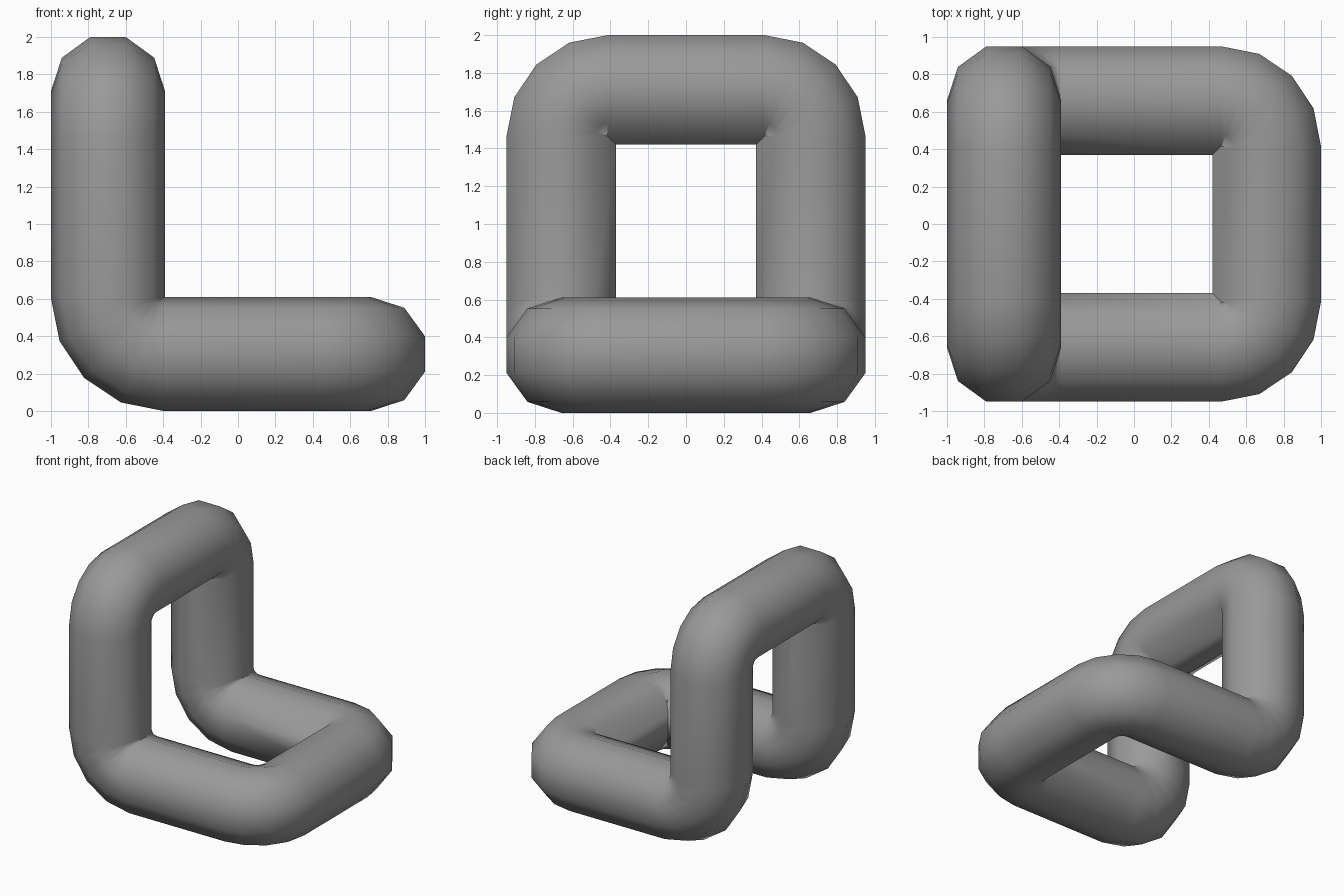
import bpy, bmesh, math
from mathutils import Vector, Quaternion

cube = bpy.data.objects.get("Cube")
if cube:
    bpy.data.objects.remove(cube, do_unlink=True)

TUBE_RADIUS = 0.305
SIDES = 10
BEND_STEPS = 4

# Corners of the folded loop's centre line, each with its bend radius
left, right, side, low, high = -0.695, 0.71, 0.66, 0.305, 1.71
corners = [
    (Vector((left, side, high)), 0.245),
    (Vector((left, side, low)), 0.30),
    (Vector((right, side, low)), 0.245),
    (Vector((right, -side, low)), 0.245),
    (Vector((left, -side, low)), 0.30),
    (Vector((left, -side, high)), 0.245),
]


def add_ring(bm, centre, direction, up):
    """One ten-sided section, with a vertex along the up axis."""
    across = direction.cross(up)
    ring = []
    for i in range(SIDES):
        a = math.tau * i / SIDES
        offset = up * math.cos(a) + across * math.sin(a)
        ring.append(bm.verts.new(centre + offset * TUBE_RADIUS))
    return ring


# Sweep the section round the loop, turning it at each corner
bm = bmesh.new()
rings = []
up = Vector((1, 0, 0))
count = len(corners)
for i, (corner, radius) in enumerate(corners):
    into = (corner - corners[i - 1][0]).normalized()
    out = (corners[(i + 1) % count][0] - corner).normalized()
    pivot = corner + (out - into) * radius
    axis = into.cross(out)
    for step in range(BEND_STEPS + 1):
        turn = Quaternion(axis, math.pi / 2 * step / BEND_STEPS)
        centre = pivot + turn @ (-out * radius)
        rings.append(add_ring(bm, centre, turn @ into, turn @ up))
    up = Quaternion(axis, math.pi / 2) @ up

# Skin between neighbouring sections, closing the loop
for i, ring in enumerate(rings):
    following = rings[(i + 1) % len(rings)]
    for j in range(SIDES):
        k = (j + 1) % SIDES
        face = bm.faces.new((ring[j], following[j], following[k], ring[k]))
        face.smooth = True

# Make sure the skin faces outward
if bm.calc_volume(signed=True) < 0:
    bmesh.ops.reverse_faces(bm, faces=bm.faces[:])

mesh = bpy.data.meshes.new("folded_tube_loop")
bm.to_mesh(mesh)
bm.free()
tube = bpy.data.objects.new("folded_tube_loop", mesh)
bpy.context.collection.objects.link(tube)

# Plain grey finish
grey = bpy.data.materials.new("plain_grey")
grey.use_nodes = True
colour = (0.32, 0.32, 0.32, 1)
grey.diffuse_color = colour
grey.node_tree.nodes["Principled BSDF"].inputs["Base Color"].default_value = colour
mesh.materials.append(grey)
